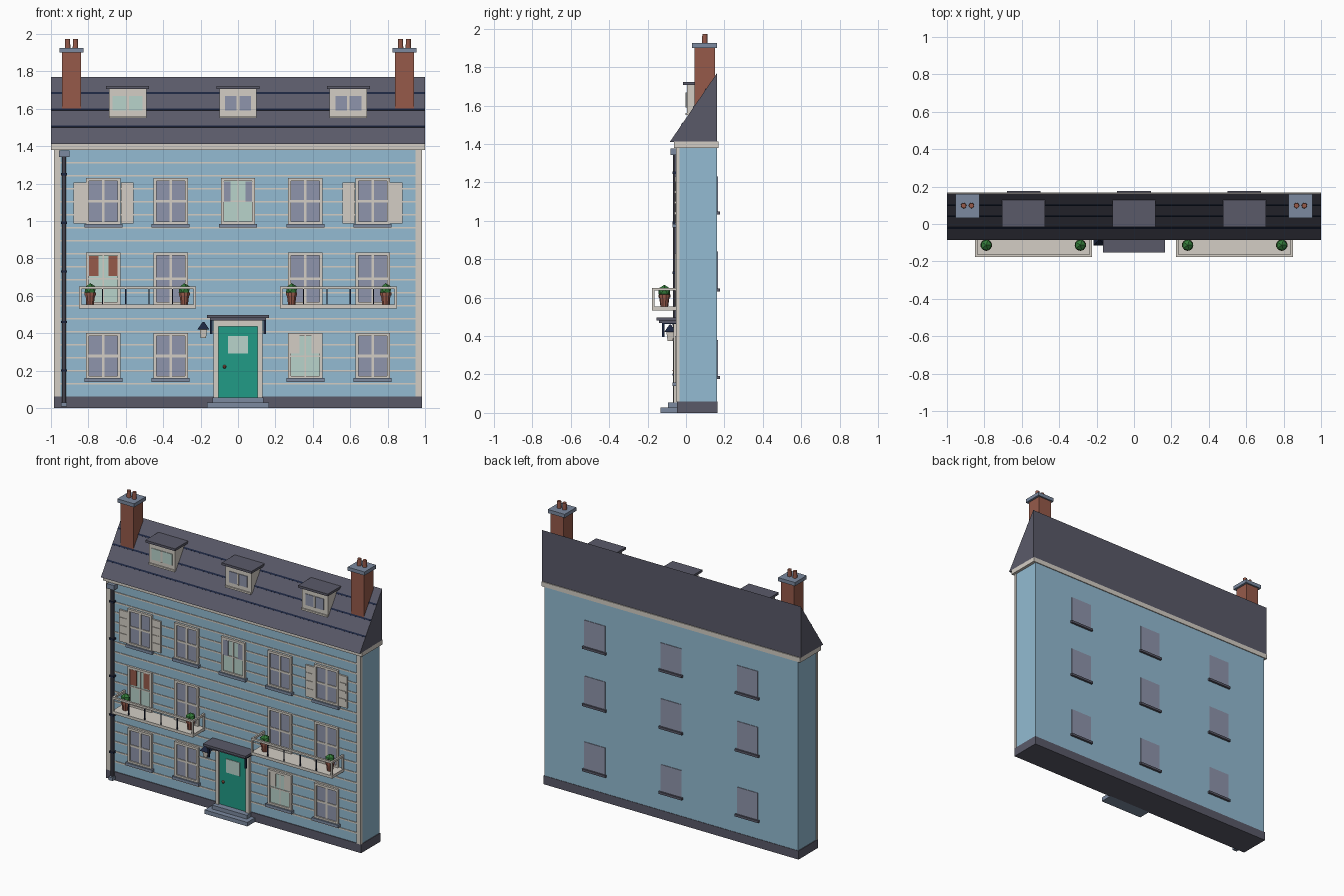
import bpy, bmesh, math
from mathutils import Matrix, Vector

if "Cube" in bpy.data.objects:
    bpy.data.objects.remove(bpy.data.objects["Cube"])


def srgb(r, g, b):
    f = lambda c: (c / 255 / 12.92) if c < 10 else ((c / 255 + 0.055) / 1.055) ** 2.4
    return (f(r), f(g), f(b), 1)


COLOURS = {
    "wall_blue": (147, 187, 210), "cream": (212, 206, 197), "slate": (90, 90, 105),
    "stone_grey": (124, 138, 160), "glass": (143, 149, 172), "lit_glass": (184, 211, 203),
    "door_green": (33, 155, 134), "brick": (150, 90, 74), "navy": (28, 38, 64),
    "leaf_green": (52, 125, 58),
}
MATS = {}
for n, c in COLOURS.items():
    MATS[n] = bpy.data.materials.new(n)
    MATS[n].diffuse_color = srgb(*c)

parts = {}


def part(name, mat):
    """Mesh under construction for one named part."""
    if name not in parts:
        parts[name] = (bmesh.new(), mat)
    return parts[name][0]


def box(name, mat, x0, x1, y0, y1, z0, z1):
    m = Matrix.Translation(((x0 + x1) / 2, (y0 + y1) / 2, (z0 + z1) / 2)) @ \
        Matrix.Diagonal((x1 - x0, y1 - y0, z1 - z0, 1))
    bmesh.ops.create_cube(part(name, mat), size=1, matrix=m)


def cone(name, mat, x, y, z0, z1, r0, r1, n=12, turn=0):
    m = Matrix.Translation((x, y, (z0 + z1) / 2)) @ Matrix.Rotation(turn, 4, 'Z')
    bmesh.ops.create_cone(part(name, mat), cap_ends=True, segments=n, radius1=r0,
                          radius2=r1, depth=z1 - z0, matrix=m)


F, B = -0.043, 0.162      # front and back wall planes

# Shell
box("wall_block", "wall_blue", -0.98, 0.98, F, B, 0.05, 1.39)
box("plinth", "slate", -0.985, 0.985, F - 0.005, B + 0.003, 0, 0.06)
box("cornice", "cream", -1, 1, -0.062, 0.168, 1.38, 1.412)
for i in range(1, 19):
    z = 0.06 + 0.0695 * i
    box("siding_lines", "cream", -0.96, 0.96, F - 0.004, F + 0.01, z - 0.005, z + 0.005)
for s in (-1, 1):
    xs = sorted((s * 0.95, s * 0.984))
    box("corner_trim", "cream", *xs, F - 0.008, F + 0.01, 0.06, 1.38)

# Roof: triangular profile with a vertical back
E, R = Vector((0, -0.085, 1.41)), Vector((0, 0.162, 1.77))
bm = part("roof", "slate")
prof = [E, Vector((0, 0.162, 1.41)), R]
face = bm.faces.new([bm.verts.new((-1, p.y, p.z)) for p in prof])
ext = bmesh.ops.extrude_face_region(bm, geom=[face])
bmesh.ops.translate(bm, vec=(2, 0, 0), verts=[v for v in ext["geom"] if isinstance(v, bmesh.types.BMVert)])

# Dark course lines along the slope
ang = math.atan2(R.z - E.z, R.y - E.y)
for z in (1.505, 1.595, 1.682):
    p = E.lerp(R, (z - E.z) / (R.z - E.z))
    m = Matrix.Translation(p) @ Matrix.Rotation(ang, 4, 'X') @ Matrix.Diagonal((1.998, 0.011, 0.006, 1))
    bmesh.ops.create_cube(part("roof_lines", "navy"), size=1, matrix=m)

# Dormers
for x, g in ((-0.59, "lit_glass"), (0, "glass"), (0.59, "glass")):
    box("dormer_bodies", "cream", x - 0.1, x + 0.1, 0.006, 0.125, 1.55, 1.706)
    box("dormer_roofs", "slate", x - 0.115, x + 0.115, -0.016, 0.132, 1.706, 1.722)
    w = 0.08 if g == "lit_glass" else 0.07
    box("dormer_" + g, g, x - w, x + w, 0.002, 0.01, 1.59, 1.668)
    box("dormer_mullions", "cream", x - 0.007, x + 0.007, -0.002, 0.01, 1.59, 1.668)
    box("dormer_sills", "cream", x - 0.1, x + 0.1, -0.003, 0.02, 1.55, 1.562)

# Chimneys
for x in (-0.89, 0.89):
    box("chimney_stacks", "brick", x - 0.05, x + 0.05, 0.045, 0.15, 1.56, 1.9)
    box("chimney_caps", "stone_grey", x - 0.065, x + 0.065, 0.032, 0.161, 1.9, 1.925)
    for d in (-0.021, 0.021):
        cone("chimney_pots", "brick", x + d, 0.098, 1.92, 1.972, 0.015, 0.013)


# Front windows
def window(x, z0, z1, lit=False, sill=True):
    w, t = 0.092, 0.016
    g = "lit_glass" if lit else "glass"
    box("window_" + g, g, x - w + t, x + w - t, F - 0.006, F + 0.01, z0 + t, z1 - t)
    for a, b in ((x - w, x - w + t), (x + w - t, x + w)):
        box("window_frames", "cream", a, b, F - 0.015, F + 0.01, z0, z1)
    for a, b in ((z0, z0 + t), (z1 - t, z1)):
        box("window_frames", "cream", x - w + t, x + w - t, F - 0.015, F + 0.01, a, b)
    zm = (z0 + z1) / 2
    bar = 0.004 if lit else 0.007
    box("mullions", "cream", x - bar, x + bar, F - 0.010, F, z0 + t, z1 - t)
    box("mullions", "cream", x - w + t, x + w - t, F - 0.010, F, zm - bar, zm + bar)
    if sill:
        box("window_sills", "stone_grey", x - 0.102, x + 0.102, F - 0.026, F + 0.01, z0 - 0.016, z0 + 0.004)


def curtains(name, mat, x, z0, z1, w):
    for s in (-1, 1):
        xs = sorted((x + s * 0.077, x + s * (0.077 - w)))
        box(name, mat, *xs, F - 0.012, F - 0.004, z0, z1)


for x in (-0.72, -0.36, 0.36, 0.72):
    window(x, 0.155, 0.4, x == 0.36)
    window(x, 0.55, 0.83, x == -0.72, False)
for x in (-0.72, -0.36, 0, 0.36, 0.72):
    window(x, 0.98, 1.23, x == 0)
curtains("red_curtains", "brick", -0.72, 0.705, 0.812, 0.05)
curtains("blue_curtains", "glass", 0, 1.105, 1.212, 0.038)
curtains("cream_curtains", "cream", 0.36, 0.29, 0.385, 0.045)

# Shutters beside the outer top windows
for x in (-0.72, 0.72):
    for s in (-1, 1):
        c = x + s * 0.127
        box("shutters", "cream", c - 0.033, c + 0.033, F - 0.012, F + 0.01, 0.985, 1.205)
        for z in (1.04, 1.095, 1.15):
            box("shutter_slats", "cream", c - 0.026, c + 0.026, F - 0.016, F, z - 0.006, z + 0.006)

# Back windows
for x in (-0.59, 0, 0.59):
    for z0, z1 in ((0.19, 0.38), (0.645, 0.84), (1.045, 1.23)):
        box("back_windows", "glass", x - 0.08, x + 0.08, B - 0.01, B + 0.004, z0, z1)
        box("back_sills", "slate", x - 0.09, x + 0.09, B - 0.01, B + 0.015, z0 - 0.013, z0 + 0.003)

# Door, surround, canopy and steps
box("door", "door_green", -0.105, 0.105, F - 0.01, F + 0.01, 0.055, 0.435)
box("door_light", "lit_glass", -0.053, 0.053, F - 0.014, F, 0.29, 0.385)
bmesh.ops.create_icosphere(part("door_knob", "brick"), subdivisions=2, radius=0.01,
                           matrix=Matrix.Translation((-0.072, F - 0.017, 0.22)))
for s in (-1, 1):
    xs = sorted((s * 0.105, s * 0.13))
    box("door_surround", "cream", *xs, F - 0.022, F + 0.01, 0.055, 0.435)
    box("canopy_brackets", "navy", s * 0.143 - 0.006, s * 0.143 + 0.006, -0.124, -0.112, 0.395, 0.475)
    box("canopy_brackets", "navy", s * 0.143 - 0.006, s * 0.143 + 0.006, -0.124, F, 0.462, 0.475)
box("door_surround", "cream", -0.13, 0.13, F - 0.022, F + 0.01, 0.435, 0.47)
box("canopy", "slate", -0.165, 0.165, -0.153, F, 0.481, 0.497)
box("canopy_underside", "slate", -0.15, 0.15, -0.14, F, 0.468, 0.481)
box("lower_step", "stone_grey", -0.165, 0.165, -0.133, F, 0, 0.028)
box("upper_step", "stone_grey", -0.135, 0.135, -0.095, F, 0.028, 0.055)

# Lantern
LX, LY = -0.185, -0.082
cone("lantern_body", "cream", LX, LY, 0.375, 0.42, 0.02, 0.028, 4, math.pi / 4)
cone("lantern_cap", "navy", LX, LY, 0.42, 0.46, 0.045, 0.006, 4, math.pi / 4)
box("lantern_arm", "navy", LX - 0.005, LX + 0.005, LY, F, 0.436, 0.446)

# Balconies with potted plants
Y0 = -0.177
for s in (-1, 1):
    x0, x1 = sorted((s * 0.225, s * 0.85))
    box("balcony_floors", "cream", x0, x1, Y0, F, 0.533, 0.553)
    box("balcony_rails", "cream", x0, x1, Y0, Y0 + 0.014, 0.636, 0.65)
    for a in (x0, x1 - 0.012):
        box("balcony_rails", "cream", a, a + 0.012, Y0 + 0.014, F, 0.636, 0.65)
        box("balcony_posts", "cream", a, a + 0.012, Y0, Y0 + 0.012, 0.553, 0.636)
        box("balcony_posts", "cream", a, a + 0.012, F - 0.012, F, 0.553, 0.636)
    for i in range(1, 5):
        c = x0 + (x1 - x0) * i / 5
        box("balusters", "navy", c - 0.003, c + 0.003, Y0 + 0.003, Y0 + 0.009, 0.553, 0.636)
    for px in (0.287, 0.79):
        x, y = s * px, -0.113
        cone("plant_pots", "brick", x, y, 0.553, 0.602, 0.02, 0.027, 10)
        cone("plant_pot_rims", "brick", x, y, 0.6, 0.616, 0.031, 0.031, 10)
        bmesh.ops.create_icosphere(part("plants", "leaf_green"), subdivisions=1, radius=0.034,
                                   matrix=Matrix.Translation((x, y, 0.633)))

# Drainpipe
DX, DY = -0.93, -0.056
cone("drainpipe", "slate", DX, DY, 0.02, 1.35, 0.012, 0.012, 10)
box("drain_hopper", "stone_grey", DX - 0.028, DX + 0.028, -0.08, F, 1.342, 1.376)
box("drain_shoe", "stone_grey", DX - 0.016, DX + 0.016, -0.08, F, 0.008, 0.03)
for z in (0.2, 0.46, 0.73, 0.99, 1.25):
    box("pipe_clips", "navy", DX - 0.017, DX + 0.017, -0.071, F, z - 0.006, z + 0.006)

# Turn the part meshes into objects
for name, (bm, mat) in parts.items():
    bmesh.ops.recalc_face_normals(bm, faces=bm.faces)
    me = bpy.data.meshes.new(name)
    bm.to_mesh(me)
    bm.free()
    me.materials.append(MATS[mat])
    bpy.context.collection.objects.link(bpy.data.objects.new(name, me))

for m in bpy.data.materials:
    if m.users and not m.is_grease_pencil:
        m.use_nodes = True
        m.node_tree.nodes["Principled BSDF"].inputs["Base Color"].default_value = m.diffuse_color
